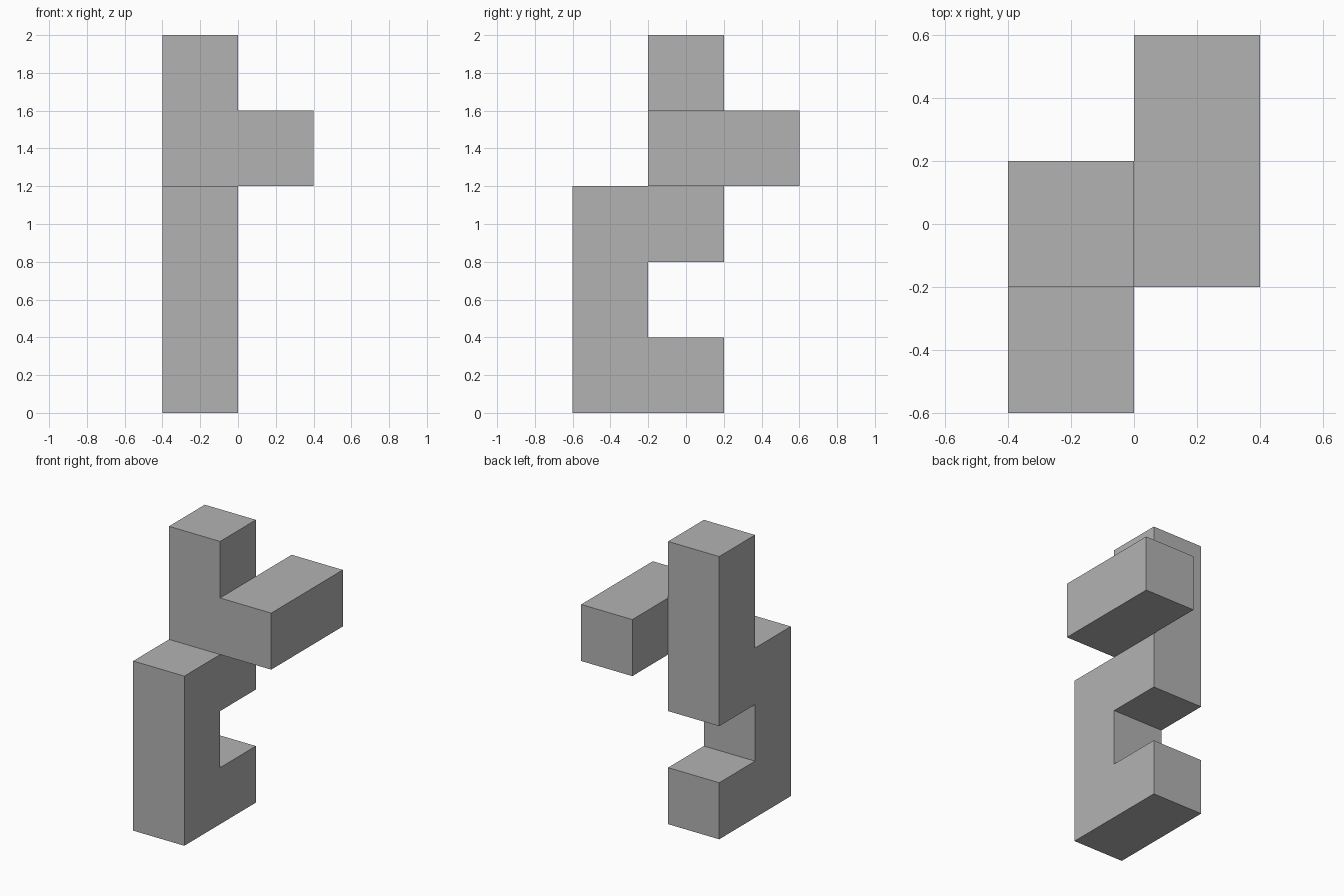
import bpy
import bmesh
from mathutils import Vector

default = bpy.data.objects.get("Cube")
if default:
    bpy.data.objects.remove(default, do_unlink=True)

# Material
GREY = (0.45, 0.45, 0.45, 1.0)
grey = bpy.data.materials.new("plain grey")
grey.use_nodes = True
grey.diffuse_color = GREY
grey.node_tree.nodes["Principled BSDF"].inputs["Base Color"].default_value = GREY

UNIT = 0.4
ORIGIN = Vector((-0.4, -0.6, 0.0))


def run(start, step, count):
    """Grid cells along a straight bar of cubes."""
    return {tuple(s + d * i for s, d in zip(start, step)) for i in range(count)}


# Bars that make up the piece, in whole grid cells
UP, BACK = (0, 0, 1), (0, 1, 0)
front_post = run((0, 0, 0), UP, 3)
foot = run((0, 1, 0), UP, 1)
upper_post = run((0, 1, 2), UP, 3)
side_arm = run((1, 1, 3), BACK, 2)
cells = front_post | foot | upper_post | side_arm

# Outer skin only: a cube side is kept where no neighbour touches it
bm = bmesh.new()
for cell in cells:
    for axis in range(3):
        for sign in (-1, 1):
            neighbour = list(cell)
            neighbour[axis] += sign
            if tuple(neighbour) in cells:
                continue
            normal = Vector([sign if a == axis else 0 for a in range(3)])
            u = Vector([1 if a == (axis + 1) % 3 else 0 for a in range(3)])
            v = normal.cross(u)
            centre = Vector(cell) + Vector((0.5, 0.5, 0.5)) + normal / 2
            corners = [centre + (u * a + v * b) / 2
                       for a, b in ((-1, -1), (1, -1), (1, 1), (-1, 1))]
            bm.faces.new([bm.verts.new(ORIGIN + c * UNIT) for c in corners])

# Weld the skin and merge coplanar squares into clean flat faces
bmesh.ops.remove_doubles(bm, verts=bm.verts, dist=0.001)
bmesh.ops.dissolve_limit(bm, angle_limit=0.01, verts=bm.verts, edges=bm.edges)
bmesh.ops.recalc_face_normals(bm, faces=bm.faces)

mesh = bpy.data.meshes.new("puzzle_piece")
bm.to_mesh(mesh)
bm.free()
mesh.materials.append(grey)
piece = bpy.data.objects.new("puzzle_piece", mesh)
bpy.context.collection.objects.link(piece)
